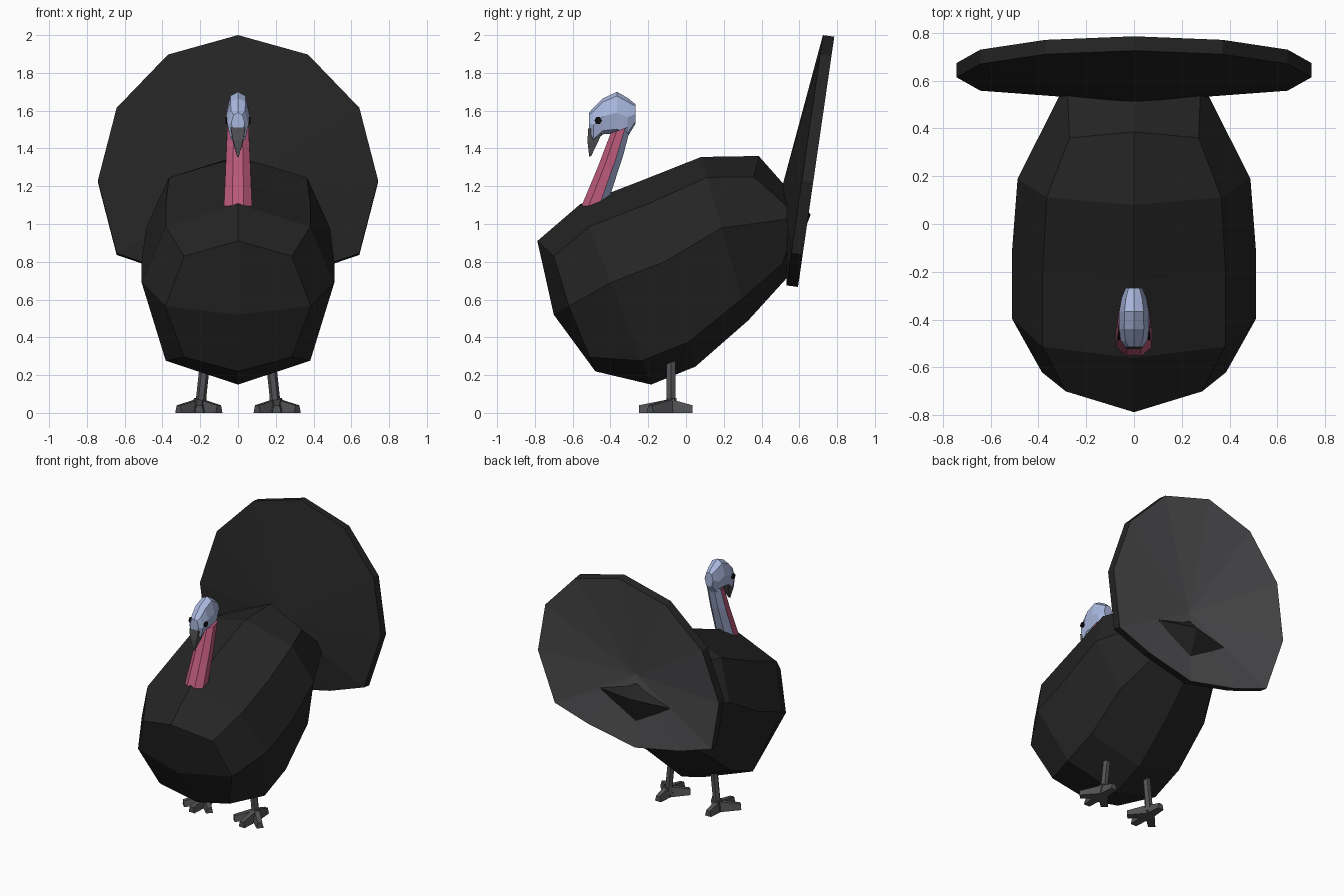
import bpy, bmesh, math
from mathutils import Vector

if "Cube" in bpy.data.objects:
    bpy.data.objects.remove(bpy.data.objects["Cube"])


def material(name, rgb):
    m = bpy.data.materials.new(name)
    m.diffuse_color = (*rgb, 1)
    m.use_nodes = True
    m.node_tree.nodes["Principled BSDF"].inputs["Base Color"].default_value = m.diffuse_color
    return m


BLACK = material("black_feather", (0.018, 0.018, 0.018))
GREY = material("dark_grey", (0.085, 0.085, 0.09))
BLUE = material("pale_blue_skin", (0.40, 0.48, 0.74))
RED = material("wattle_red", (0.49, 0.10, 0.19))
EYE = material("eye_black", (0.004, 0.004, 0.004))


def finish(name, bm, *mats):
    bmesh.ops.recalc_face_normals(bm, faces=bm.faces)
    me = bpy.data.meshes.new(name)
    bm.to_mesh(me)
    bm.free()
    for m in mats:
        me.materials.append(m)
    ob = bpy.data.objects.new(name, me)
    bpy.context.collection.objects.link(ob)
    return ob


def loft(bm, rings, caps=True):
    """Skin a list of equal-sized rings of points; returns the vertex rings."""
    vr = [[bm.verts.new(p) for p in r] for r in rings]
    for a, b in zip(vr, vr[1:]):
        n = len(a)
        for i in range(n):
            bm.faces.new((a[i], a[(i + 1) % n], b[(i + 1) % n], b[i]))
    if caps:
        bm.faces.new(vr[0])
        bm.faces.new(vr[-1])
    return vr


def mirrored(half):
    """Five points from top to bottom become a closed ring of eight."""
    return half + [(-x, y, z) for x, y, z in half[3:0:-1]]


# Body: tilted eight-sided rings with a domed cap at each end
def body_ring(top, bottom, w):
    steps = ((0, 0), (.125, .75), (.435, 1), (.868, .75), (1, 0))
    return mirrored([(w * k, top[0] + (bottom[0] - top[0]) * t,
                      top[1] + (bottom[1] - top[1]) * t) for t, k in steps])


front = mirrored([(0, -.787, .91), (.285, -.70, .83), (.385, -.62, .565),
                  (.285, -.51, .295), (0, -.48, .22)])
back = mirrored([(0, .385, 1.36), (.27, .36, 1.25), (.28, .60, 1.035),
                 (.26, .51, .79), (0, .53, .71)])
bm = bmesh.new()
vr = loft(bm, [front,
               body_ring((-.56, 1.105), (-.185, .15), .51),
               body_ring((-.235, 1.23), (.05, .245), .51),
               body_ring((.08, 1.355), (.33, .49), .487),
               back], caps=False)
for ring, mid in ((vr[0], (0, -.70, .52)), (vr[-1], (0, .66, 1.05))):
    c = bm.verts.new(mid)
    for i in range(0, 8, 2):
        bm.faces.new((c, ring[i], ring[i + 1], ring[(i + 2) % 8]))
finish("body", bm, BLACK)

# Tail fan: shallow twelve-sided dish, flattened at the bottom, leaning back
outline = []
for i in range(12):
    a = math.radians(30 * i)
    x, z = .742 * math.sin(a), 1.23 + .77 * math.cos(a)
    if z < .8:
        z = .675 if abs(x) < .1 else .752
    outline.append((x, z))
bm = bmesh.new()
rims = loft(bm, [[(x, .725 + d - .145 * (2 - z), z - d * .14) if d else
                  (x, .725 - .145 * (2 - z), z) for x, z in outline]
                 for d in (0, .06)], caps=False)
for ring, mid, idx in ((rims[0], (0, .51, 1.2), 0), (rims[1], (0, .58, 1.2), 1)):
    c = bm.verts.new(mid)
    for i in range(12):
        bm.faces.new((c, ring[i], ring[(i + 1) % 12])).material_index = idx
finish("tail_fan", bm, BLACK, GREY)

# Neck: leaning octagonal tube, red at the front and sides, blue behind
def octagon(c, rx, ry):
    return [(rx * math.cos(a), c[0] + ry * math.sin(a), c[1] + .35 * ry * math.sin(a))
            for a in (math.radians(22.5 + 45 * i) for i in range(8))]


bm = bmesh.new()
loft(bm, [octagon((-.505, 1.05), .083, .085),
          octagon((-.40, 1.33), .07, .07),
          octagon((-.345, 1.50), .062, .058)])
bm.normal_update()
bmesh.ops.recalc_face_normals(bm, faces=bm.faces)
for f in bm.faces:
    f.material_index = 1 if f.normal.y > .3 else 0
finish("neck", bm, RED, BLUE)


# Head: upright octagonal sections from the back of the skull to the brow
def head_section(y, lo, hi, w):
    h = hi - lo
    return mirrored([(0, y, hi), (w * .65, y, hi - .1 * h), (w, y, hi - .5 * h),
                     (w * .7, y, lo + .1 * h), (0, y, lo)])


bm = bmesh.new()
loft(bm, [head_section(*s) for s in (
    (-.268, 1.53, 1.635, .035), (-.31, 1.46, 1.668, .052),
    (-.365, 1.48, 1.70, .062), (-.44, 1.475, 1.665, .063),
    (-.49, 1.43, 1.615, .055), (-.513, 1.48, 1.59, .036))])
finish("head", bm, BLUE)

# Beak: hooked downward wedge
bm = bmesh.new()
loft(bm, [[(w, y0, z0), (w, y1, z1), (-w, y1, z1), (-w, y0, z0)]
          for w, y0, z0, y1, z1 in ((.038, -.517, 1.51, -.445, 1.48),
                                    (.026, -.522, 1.44, -.468, 1.43),
                                    (.004, -.512, 1.355, -.502, 1.36))])
finish("beak", bm, GREY)

# Eyes, legs and feet on each side
for s, side in ((-1, "left"), (1, "right")):
    bm = bmesh.new()
    loft(bm, [[(s * x, -.465 + .02 * math.cos(a), 1.548 + .02 * math.sin(a))
               for a in (math.radians(60 * i) for i in range(6))]
              for x in (.058, .067)])
    finish(side + "_eye", bm, EYE)

    bm = bmesh.new()
    loft(bm, [[(s * x + r * math.cos(a), -.08 + r * math.sin(a), z)
               for a in (math.radians(60 * i) for i in range(6))]
              for x, z, r in ((.165, .36, .027), (.195, .08, .027), (.2, .02, .036))])
    finish(side + "_leg", bm, GREY)

    bm = bmesh.new()
    hub = Vector((s * .205, -.08, 0))
    for tip in ((.205, -.25), (.315, -.19), (.10, -.19), (.205, .035)):
        t = Vector((s * tip[0], tip[1], 0))
        d = (t - hub).normalized()
        n = Vector((-d.y, d.x, 0))
        up = Vector((0, 0, 1))
        loft(bm, [[p - n * w, p + n * w, p + n * w * .6 + up * h, p - n * w * .6 + up * h]
                  for p, w, h in ((hub - d * .02, .034, .078), (t, .024, .04))])
    finish(side + "_foot", bm, GREY)
